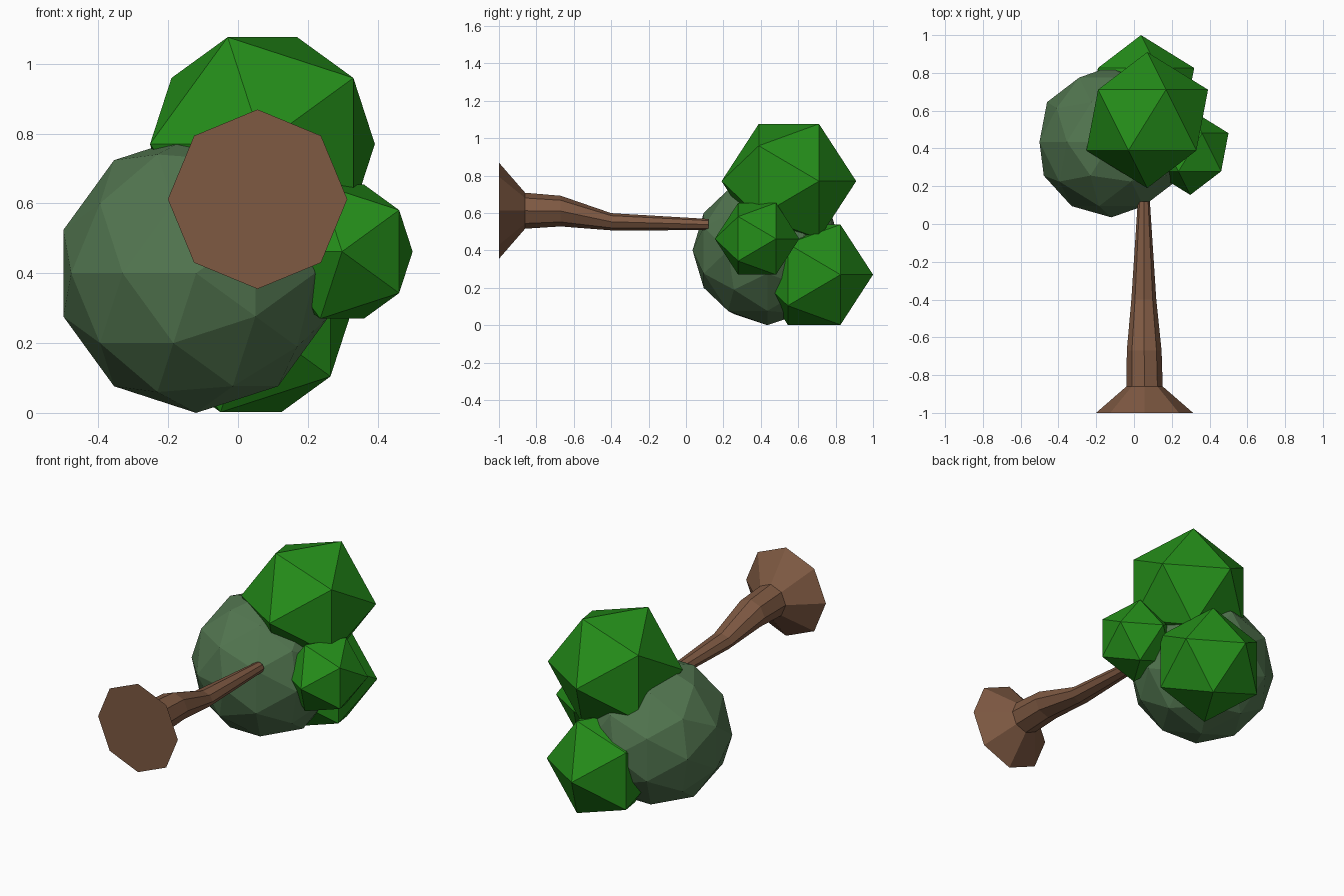
import bpy, bmesh, math

if "Cube" in bpy.data.objects:
    bpy.data.objects.remove(bpy.data.objects["Cube"])


def material(name, rgb):
    m = bpy.data.materials.new(name)
    m.diffuse_color = (*rgb, 1)
    m.use_nodes = True
    m.node_tree.nodes["Principled BSDF"].inputs["Base Color"].default_value = m.diffuse_color
    return m


bark = material("bark", (0.21, 0.10, 0.055))
leaf = material("leaf", (0.018, 0.27, 0.010))
dull_leaf = material("dull_leaf", (0.085, 0.18, 0.08))


def foliage(name, center, radius, detail, mat):
    # Faceted ball with its pole along y
    bpy.ops.mesh.primitive_ico_sphere_add(
        subdivisions=detail, radius=radius, location=center,
        rotation=(-math.pi / 2, 0, 0))
    ob = bpy.context.object
    ob.name = name
    ob.data.materials.append(mat)


# Leaf clumps
foliage("large_foliage", (-0.12, 0.435, 0.40), 0.40, 2, dull_leaf)
foliage("upper_foliage", (0.07, 0.55, 0.77), 0.36, 1, leaf)
foliage("lower_foliage", (0.037, 0.685, 0.27), 0.315, 1, leaf)
foliage("side_foliage", (0.298, 0.38, 0.462), 0.226, 1, leaf)

# Trunk: octagonal rings (y, centre x, centre z, radius x, radius z)
rings = [
    (-1.00, 0.056, 0.612, 0.257, 0.257),
    (-0.86, 0.056, 0.612, 0.096, 0.096),
    (-0.67, 0.054, 0.610, 0.092, 0.082),
    (-0.40, 0.052, 0.553, 0.066, 0.046),
    (0.12, 0.052, 0.538, 0.032, 0.030),
]
bm = bmesh.new()
loops = []
for y, cx, cz, rx, rz in rings:
    loops.append([bm.verts.new((cx + rx * math.cos(k * math.pi / 4), y,
                                cz + rz * math.sin(k * math.pi / 4)))
                  for k in range(8)])
for a, b in zip(loops, loops[1:]):
    for k in range(8):
        j = (k + 1) % 8
        bm.faces.new((a[k], a[j], b[j], b[k]))
bm.faces.new(loops[0])
bm.faces.new(loops[-1])
bmesh.ops.recalc_face_normals(bm, faces=bm.faces)
mesh = bpy.data.meshes.new("trunk")
bm.to_mesh(mesh)
bm.free()
mesh.materials.append(bark)
bpy.context.collection.objects.link(bpy.data.objects.new("trunk", mesh))
